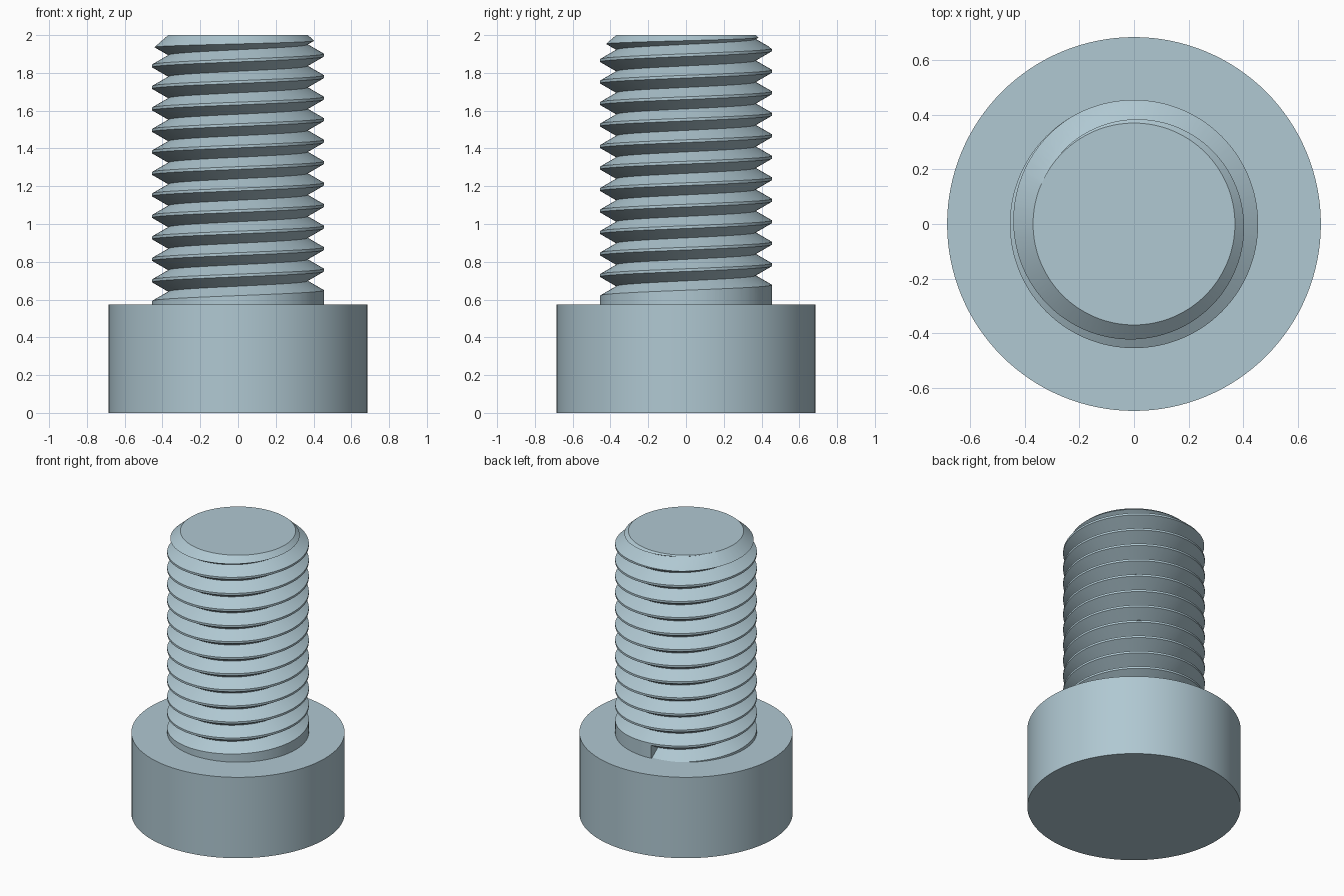
import bpy, bmesh
from math import sin, cos, tan, pi, radians

old = bpy.data.objects.get("Cube")
if old:
    bpy.data.objects.remove(old, do_unlink=True)

SEGMENTS = 128
HEAD_R, HEAD_H = 0.685, 0.573
CREST_R, ROOT_R = 0.455, 0.369
PITCH = 0.1138

steel = bpy.data.materials.new("blue_grey_steel")
steel.use_nodes = True
colour = (0.434, 0.578, 0.644, 1)
steel.diffuse_color = colour
steel.node_tree.nodes["Principled BSDF"].inputs["Base Color"].default_value = colour


def make_object(name, bm):
    bmesh.ops.recalc_face_normals(bm, faces=bm.faces[:])
    mesh = bpy.data.meshes.new(name)
    bm.to_mesh(mesh)
    bm.free()
    mesh.materials.append(steel)
    obj = bpy.data.objects.new(name, mesh)
    bpy.context.collection.objects.link(obj)
    return obj


def point(r, angle, z):
    return (r * cos(angle), r * sin(angle), z)


def bridge(bm, a, b):
    for i in range(len(a)):
        j = (i + 1) % len(a)
        bm.faces.new((a[i], a[j], b[j], b[i]))


def turned_solid(name, profile):
    """Closed round solid from (radius, height) pairs, bottom to top."""
    bm = bmesh.new()
    rings = [[bm.verts.new(point(r, 2 * pi * i / SEGMENTS, z)) for i in range(SEGMENTS)]
             for r, z in profile]
    for low, high in zip(rings, rings[1:]):
        bridge(bm, low, high)
    bm.faces.new(rings[0])
    bm.faces.new(rings[-1])
    return make_object(name, bm)


def helical_groove(name, start_z, start_angle, turns):
    """V-shaped cutter that winds upward around the shank."""
    bm = bmesh.new()
    outer = CREST_R + 0.004
    half = (outer - ROOT_R) * tan(radians(30))
    sections = []
    for i in range(int(turns * SEGMENTS) + 1):
        a = start_angle + 2 * pi * i / SEGMENTS
        z = start_z + PITCH * i / SEGMENTS
        sections.append([bm.verts.new(point(r, a, z + dz))
                         for r, dz in ((ROOT_R, 0), (outer, half), (outer, -half))])
    for a, b in zip(sections, sections[1:]):
        bridge(bm, a, b)
    bm.faces.new(sections[0])
    bm.faces.new(sections[-1])
    return make_object(name, bm)


def smooth(obj):
    bpy.ops.object.select_all(action='DESELECT')
    obj.select_set(True)
    bpy.context.view_layer.objects.active = obj
    bpy.ops.object.shade_smooth_by_angle(angle=radians(25))


# Plain round head
head = turned_solid("head", [(HEAD_R, 0), (HEAD_R, HEAD_H)])

# Shank with a chamfered tip
shank = turned_solid("threaded_shank", [(CREST_R, HEAD_H - 0.1), (CREST_R, 1.925), (0.37, 2)])

# Thread cut into the shank, starting just above the head
steps = round(97 / 360 * SEGMENTS)
start = 2 * pi * steps / SEGMENTS
start_z = 0.699 + PITCH * (steps / SEGMENTS - 1)
cutter = helical_groove("thread_cutter", start_z, start, 13)
cutter.hide_render = True

cut = shank.modifiers.new("thread", 'BOOLEAN')
cut.operation = 'DIFFERENCE'
cut.solver = 'EXACT'
cut.object = cutter
bpy.context.view_layer.objects.active = shank
shank.select_set(True)
bpy.ops.object.modifier_apply(modifier=cut.name)
bpy.data.objects.remove(cutter, do_unlink=True)

for part in (head, shank):
    smooth(part)
